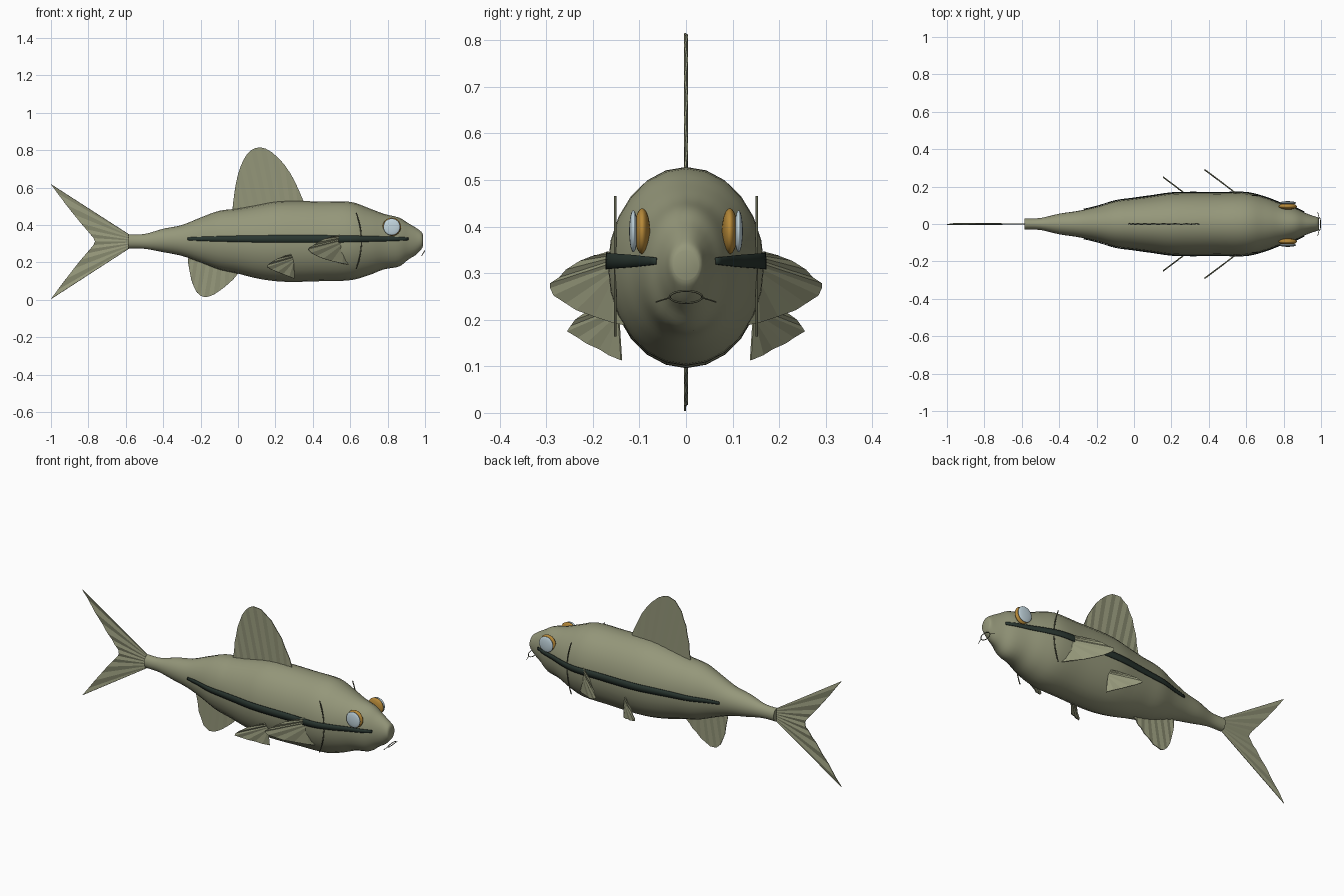
import bpy, bmesh, math
from mathutils import Vector

if "Cube" in bpy.data.objects:
    bpy.data.objects.remove(bpy.data.objects["Cube"])


def material(name, rgb):
    m = bpy.data.materials.new(name)
    m.diffuse_color = (*rgb, 1)
    m.use_nodes = True
    m.node_tree.nodes["Principled BSDF"].inputs["Base Color"].default_value = m.diffuse_color
    return m


OLIVE = material("olive skin", (0.30, 0.31, 0.195))
DARK = material("dark green stripe", (0.022, 0.036, 0.029))
LINE = material("dark olive line", (0.10, 0.105, 0.065))
GOLD = material("gold iris", (0.47, 0.25, 0.04))
PALE = material("pale blue lens", (0.55, 0.68, 0.74))


def spline(pts, t):
    """Catmull-Rom point at t (0..1) along a list of tuples."""
    n = len(pts) - 1
    i = min(int(t * n), n - 1)
    u = t * n - i
    p0, p1, p2, p3 = (Vector(pts[min(max(k, 0), n)]) for k in range(i - 1, i + 3))
    return 0.5 * (2 * p1 + (p2 - p0) * u + (2 * p0 - 5 * p1 + 4 * p2 - p3) * u * u
                  + (3 * p1 - p0 - 3 * p2 + p3) * u ** 3)


def mesh_object(name, verts, faces, mat, smooth=None):
    me = bpy.data.meshes.new(name)
    me.from_pydata([tuple(v) for v in verts], [], faces)
    bm = bmesh.new()
    bm.from_mesh(me)
    bmesh.ops.recalc_face_normals(bm, faces=bm.faces)
    bm.to_mesh(me)
    bm.free()
    ob = bpy.data.objects.new(name, me)
    bpy.context.collection.objects.link(ob)
    me.materials.append(mat)
    if smooth:
        bpy.ops.object.select_all(action='DESELECT')
        ob.select_set(True)
        bpy.context.view_layer.objects.active = ob
        bpy.ops.object.shade_smooth_by_angle(angle=math.radians(smooth))
    return ob


def tube(name, pts, radius, mat, cyclic=False):
    cu = bpy.data.curves.new(name, 'CURVE')
    cu.dimensions = '3D'
    cu.bevel_depth = radius
    cu.bevel_resolution = 2
    sp = cu.splines.new('POLY')
    sp.points.add(len(pts) - 1)
    for p, co in zip(sp.points, pts):
        p.co = (*co, 1)
    sp.use_cyclic_u = cyclic
    cu.materials.append(mat)
    ob = bpy.data.objects.new(name, cu)
    bpy.context.collection.objects.link(ob)


# Body: x, top z, bottom z, half width
BODY = [(-0.585, .350, .275, .030), (-0.50, .352, .273, .032), (-0.40, .380, .255, .055),
        (-0.30, .400, .235, .070), (-0.20, .440, .200, .092), (-0.10, .476, .162, .122),
        (0.0, .488, .140, .136), (0.10, .506, .115, .150), (0.20, .524, .100, .164),
        (0.30, .528, .096, .167), (0.45, .526, .100, .166), (0.60, .524, .105, .166),
        (0.70, .490, .132, .142), (0.78, .460, .163, .112), (0.86, .440, .178, .086),
        (0.91, .410, .215, .062), (0.95, .386, .240, .046), (0.98, .364, .270, .036),
        (0.988, .348, .286, .028)]
RINGS, SIDES = 72, 24
verts, faces = [], []
for r in range(RINGS + 1):
    x, top, bot, w = spline(BODY, r / RINGS)
    for s in range(SIDES):
        a = math.tau * s / SIDES
        verts.append((x, w * math.cos(a), (top + bot) / 2 + (top - bot) / 2 * math.sin(a)))
for r in range(RINGS):
    for s in range(SIDES):
        a, b = r * SIDES + s, r * SIDES + (s + 1) % SIDES
        faces.append((a, b, b + SIDES, a + SIDES))
faces += [tuple(range(SIDES)), tuple(range(RINGS * SIDES, (RINGS + 1) * SIDES))]
mesh_object("body", verts, faces, OLIVE, 50)


def body_side(x, z):
    """Half width of the body at x and height z."""
    for k in range(len(BODY) - 1):
        if BODY[k][0] <= x <= BODY[k + 1][0]:
            lo, hi = k / (len(BODY) - 1), (k + 1) / (len(BODY) - 1)
            break
    for _ in range(25):
        mid = (lo + hi) / 2
        if spline(BODY, mid)[0] < x:
            lo = mid
        else:
            hi = mid
    _, top, bot, w = spline(BODY, lo)
    h = (z - (top + bot) / 2) / ((top - bot) / 2)
    return w * math.sqrt(max(0, 1 - h * h))


# Fins: pleated fans between a base edge and an outer edge, given in x and z
def fin(name, base, outer, rays, y_of=lambda x: 0.0, side=1):
    vs, fs = [], []
    for i in range(rays + 1):
        t = i / rays
        fold = 0.0025 if i % 2 else -0.0025
        for edge, k in ((base, 0.4), (outer, 1)):
            x, z = spline(edge, t)
            vs.append((x, side * (y_of(x) + fold * k), z))
        if i:
            fs.append((2 * i - 2, 2 * i - 1, 2 * i + 1, 2 * i))
    ob = mesh_object(name, vs, fs, OLIVE)
    mod = ob.modifiers.new("thickness", 'SOLIDIFY')
    mod.thickness = 0.004
    mod.offset = 0


fin("dorsal_fin", [(-.03, .46), (.16, .50), (.35, .51)],
    [(-.03, .48), (-.018, .58), (.0, .67), (.03, .75), (.07, .80), (.12, .815),
     (.18, .79), (.25, .72), (.305, .63), (.352, .522)], 18)
fin("anal_fin", [(-.262, .235), (-.13, .18), (.0, .15)],
    [(-.268, .21), (-.25, .11), (-.22, .04), (-.18, .015), (-.13, .028), (-.07, .07),
     (-.025, .11), (.002, .143)], 14)
fin("tail_fin", [(-.58, .348), (-.575, .312), (-.58, .276)],
    [(-1, .618), (-.92, .51), (-.84, .41), (-.79, .352), (-.765, .312),
     (-.79, .272), (-.84, .214), (-.92, .112), (-1, .004)], 16)

for side, tag in ((1, "left"), (-1, "right")):
    fin("pectoral_fin_" + tag, [(.545, .345), (.553, .315), (.565, .285)],
        [(.54, .345), (.46, .326), (.40, .29), (.375, .268), (.42, .235), (.50, .207),
         (.605, .185)], 12, lambda x: .165 - (x - .545) * .75, side)
    fin("pelvic_fin_" + tag, [(.29, .245), (.294, .22), (.297, .195)],
        [(.285, .243), (.22, .225), (.17, .195), (.155, .175), (.20, .153), (.25, .133),
         (.302, .113)], 10, lambda x: .165 - (x - .27) * .75, side)

    # Lateral stripe hugging the flank
    vs, fs, n = [], [], 60
    for i in range(n + 1):
        t = i / n
        x = -.27 + 1.18 * t
        half = .007 + .013 * math.sin(math.pi * t) ** 0.7
        for k in (-1, 0, 1):
            z = .326 + k * half
            vs.append((x, side * (body_side(x, z) + .0035), z))
        if i:
            for k in (0, 1):
                a = 3 * i - 3 + k
                fs.append((a, a + 1, a + 4, a + 3))
    stripe = mesh_object("side_stripe_" + tag, vs, fs, DARK, 50)
    mod = stripe.modifiers.new("thickness", 'SOLIDIFY')
    mod.thickness = 0.004
    mod.offset = 0

    # Gill line
    tube("gill_line_" + tag,
         [(.66 - .028 * math.cos(0) * (k / 8 - 1) ** 2, side * .152, .465 - .30 * k / 16)
          for k in range(17)], .003, LINE)

    # Eye: flattened gold iris with a pale lens outside it
    for name, y, ry, r, mat in (("eye_iris_", .094, .017, .049, GOLD),
                                ("eye_lens_", .113, .009, .045, PALE)):
        bpy.ops.mesh.primitive_uv_sphere_add(segments=24, ring_count=16,
                                             location=(.822, side * y, .39))
        ob = bpy.context.object
        ob.name = name + tag
        ob.scale = (r, ry, r)
        ob.data.materials.append(mat)
        bpy.ops.object.shade_smooth_by_angle(angle=math.radians(60))

    # Short mouth corner line
    tube("mouth_corner_" + tag, [(.99, side * .033, .248), (.982, side * .065, .238)],
         .0015, LINE)

# Mouth ring at the snout tip
tube("mouth_ring", [(.99 + .008 * math.sin(a), .035 * math.cos(a), .249 + .013 * math.sin(a))
                    for a in (math.tau * k / 24 for k in range(24))], .0022, LINE, True)
